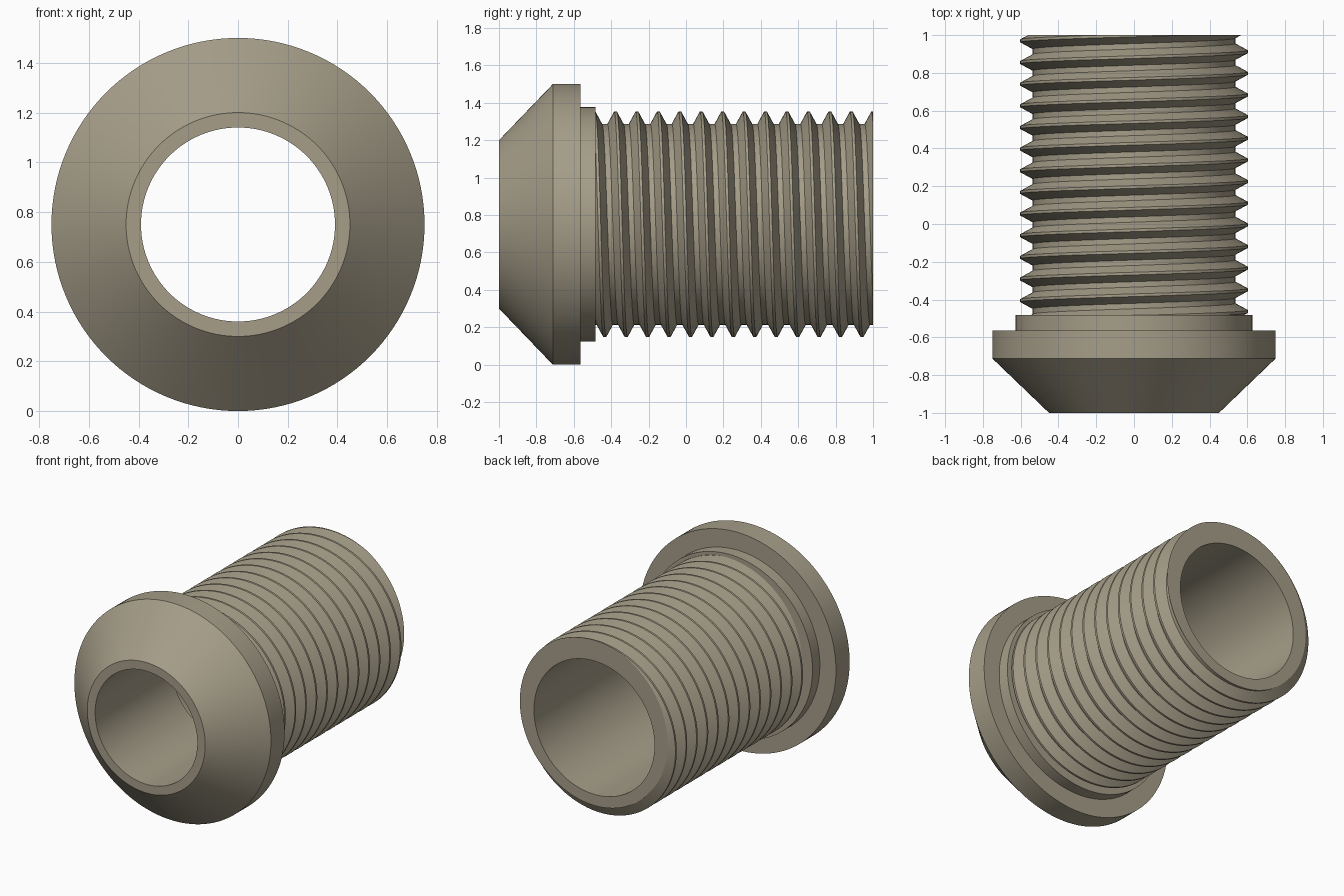
import bpy, bmesh
from math import sin, cos, pi, radians

if "Cube" in bpy.data.objects:
    bpy.data.objects.remove(bpy.data.objects["Cube"])

N = 128                 # segments around the axis
AXIS_Z = 0.75
PITCH = 0.1146
ROOT_R, CREST_R = 0.537, 0.603
COLLAR_Y, END_Y = -0.483, 1.0
CREST_Y0 = -0.377       # position of a crest on the top side
STEP_Y = -0.165         # where the bore widens


def point(bm, r, y, a):
    return bm.verts.new((r * sin(a), y, AXIS_Z + r * cos(a)))


bm = bmesh.new()

# Threaded shank: helical sweep of one tooth (flat crest, flat root)
tooth = [(-0.375, ROOT_R), (-0.0625, CREST_R), (0.0625, CREST_R), (0.375, ROOT_R)]
steps = range(-3 * N, 15 * N)
rows = [[point(bm, r, CREST_Y0 + PITCH * (j / N + o), 2 * pi * j / N) for o, r in tooth]
        for j in steps]
for j in range(len(rows) - 1):
    p, q = rows[j], rows[j + 1]
    for k in range(3):
        bm.faces.new((p[k], q[k], q[k + 1], p[k + 1]))
    if j + N + 1 < len(rows):
        bm.faces.new((p[3], q[3], rows[j + N + 1][0], rows[j + N][0]))

# Trim the helix square at both ends
for y, n in ((COLLAR_Y, -1), (END_Y, 1)):
    bmesh.ops.bisect_plane(bm, geom=bm.verts[:] + bm.edges[:] + bm.faces[:], dist=1e-6,
                           plane_co=(0, y, 0), plane_no=(0, n, 0), clear_outer=True)

# Stepped bore, conical head, flange and collar: one revolved profile (y, radius)
profile = [(END_Y, 0.46), (STEP_Y, 0.46), (STEP_Y, 0.39), (-1, 0.39), (-1, 0.45),
           (-0.712, 0.75), (-0.563, 0.75), (-0.563, 0.627), (COLLAR_Y, 0.627)]
rings = [[point(bm, r, y, 2 * pi * i / N) for i in range(N)] for y, r in profile]
for a, b in zip(rings, rings[1:]):
    for i in range(N):
        k = (i + 1) % N
        bm.faces.new((a[i], a[k], b[k], b[i]))

# Flat annular faces joining the thread to the collar and to the bore
for y, n in ((COLLAR_Y, -1), (END_Y, 1)):
    edges = [e for e in bm.edges if e.is_boundary
             and all(abs(v.co.y - y) < 1e-4 for v in e.verts)]
    bmesh.ops.triangle_fill(bm, use_beauty=True, edges=edges, normal=(0, 1, 0))

bmesh.ops.recalc_face_normals(bm, faces=bm.faces[:])
mesh = bpy.data.meshes.new("threaded_bushing")
bm.to_mesh(mesh)
bm.free()
bushing = bpy.data.objects.new("threaded_bushing", mesh)
bpy.context.collection.objects.link(bushing)

# Warm grey metal
metal = bpy.data.materials.new("warm_grey_metal")
metal.diffuse_color = (0.38, 0.34, 0.25, 1)
metal.use_nodes = True
metal.node_tree.nodes["Principled BSDF"].inputs["Base Color"].default_value = metal.diffuse_color
mesh.materials.append(metal)

bpy.context.view_layer.objects.active = bushing
bushing.select_set(True)
bpy.ops.object.shade_smooth_by_angle(angle=radians(25))
